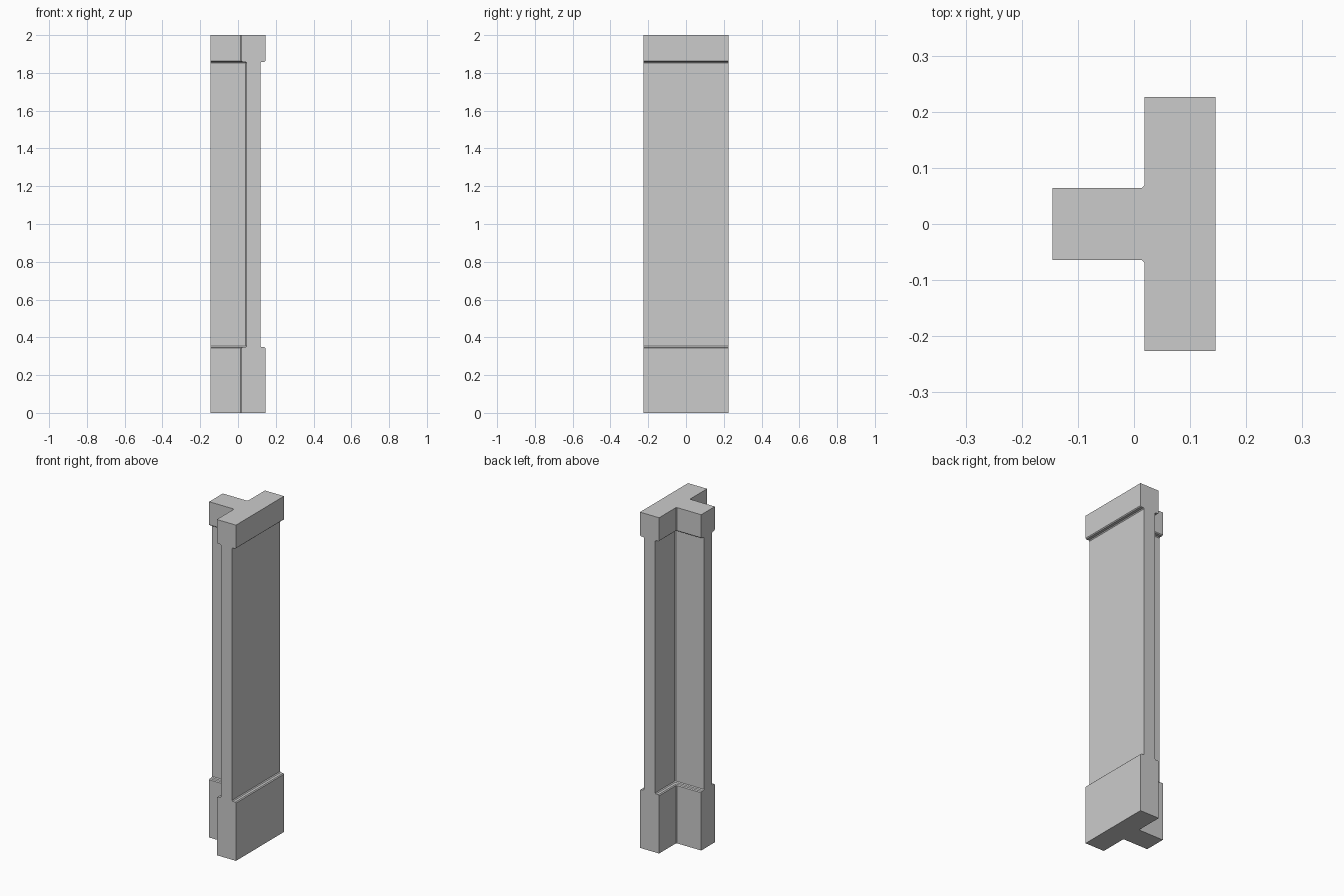
import bpy, bmesh

if "Cube" in bpy.data.objects:
    bpy.data.objects.remove(bpy.data.objects["Cube"])

HALF_X, HALF_Y = 0.145, 0.226     # overall plan half sizes
FLANGE_BACK = 0.019               # inner face of the flange
STEM_HALF = 0.064                 # half thickness of the stem
INSET = 0.026                     # shaft recess depth
C = 0.005                         # small chamfer
LOW, HIGH = 0.349, 1.858          # ledge heights of base and cap


def t_profile(d):
    """T-shaped outline, long faces recessed by d, ends kept flush."""
    xi, xo, h = FLANGE_BACK + d, HALF_X - d, STEM_HALF - d
    half = [(xo, HALF_Y), (xi, HALF_Y), (xi, h + C), (xi - C, h), (-HALF_X, h)]
    return half + [(x, -y) for x, y in reversed(half)]


# Levels: (height, recess) through base, shaft and cap
levels = [(0, 0), (LOW - C, 0), (LOW, C), (LOW, INSET - C), (LOW + C, INSET),
          (HIGH - C, INSET), (HIGH, INSET - C), (HIGH, C), (HIGH + C, 0), (2, 0)]

# T-shaped post, lofted through the levels
bm = bmesh.new()
rings = [[bm.verts.new((x, y, z)) for x, y in t_profile(d)] for z, d in levels]
for a, b in zip(rings, rings[1:]):
    for i in range(len(a)):
        j = (i + 1) % len(a)
        bm.faces.new((a[i], a[j], b[j], b[i]))
bm.faces.new(rings[0][::-1])
bm.faces.new(rings[-1])
# Merge the flush end strips into single flat faces
bmesh.ops.recalc_face_normals(bm, faces=bm.faces)
for axis, value in ((1, HALF_Y), (1, -HALF_Y), (0, -HALF_X)):
    flush = [f for f in bm.faces if all(abs(v.co[axis] - value) < 1e-5 for v in f.verts)]
    bmesh.ops.dissolve_faces(bm, faces=flush)

mesh = bpy.data.meshes.new("t_post")
bm.to_mesh(mesh)
bm.free()
bpy.context.collection.objects.link(bpy.data.objects.new("t_post", mesh))
